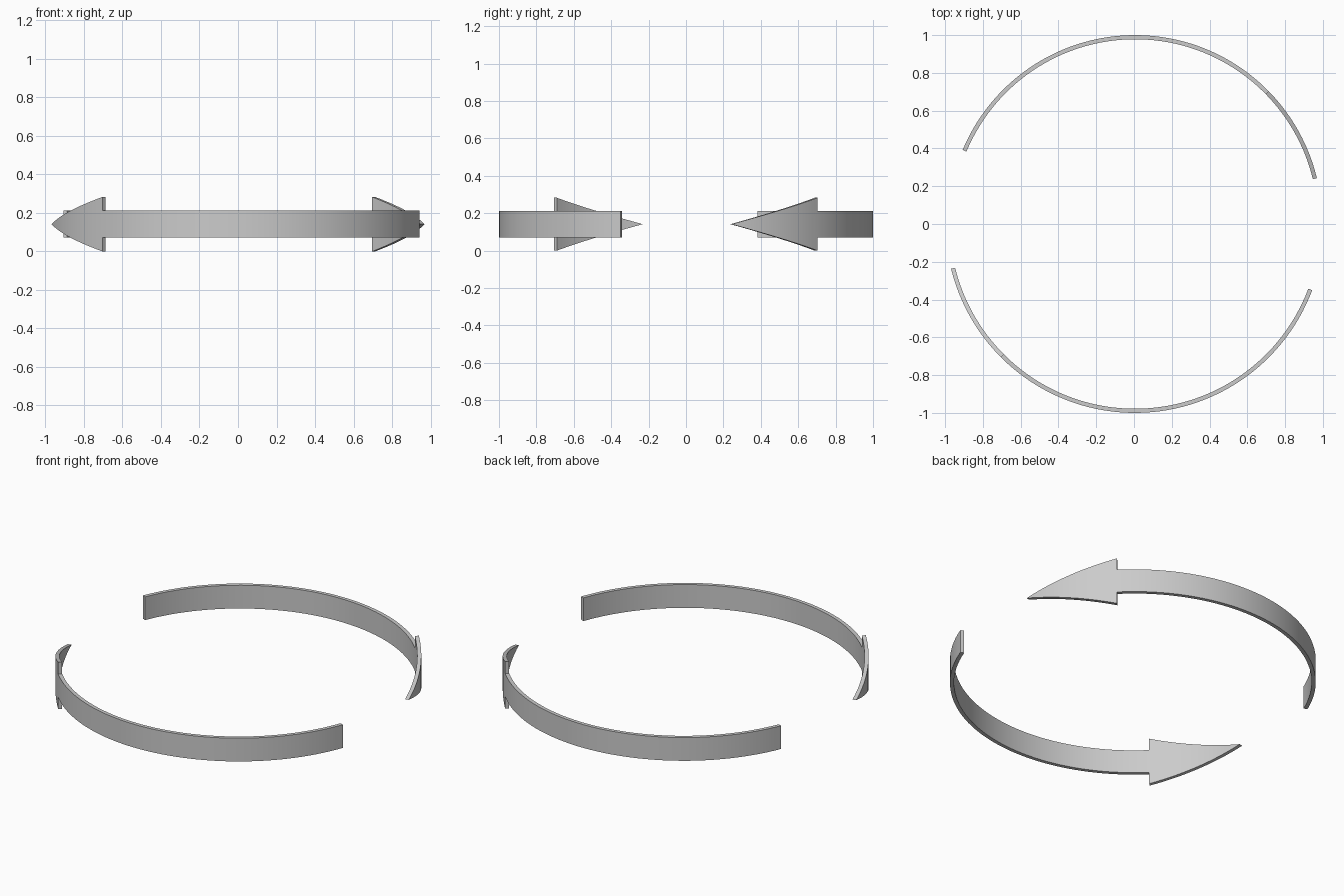
import bpy, bmesh
from math import sin, cos, radians

if "Cube" in bpy.data.objects:
    bpy.data.objects.remove(bpy.data.objects["Cube"])

THICK, MID = 0.022, 0.1415
BAND, HEAD = 0.07, 0.1415      # half heights of band and arrow head


def arrow(name, centre, radius, tail, base, tip, turn):
    """Curved flat arrow running clockwise from tail to tip (degrees)."""
    bm = bmesh.new()

    def vert(a, z):
        t = radians(a + turn)
        return bm.verts.new((radius * cos(t), radius * sin(t), z))

    def column(a, h):
        return [vert(a, MID - h), vert(a, MID + h)]

    # band strip
    n, m = 48, 16
    cols = [column(tail + (base - tail) * i / n, BAND) for i in range(n + 1)]
    for a, b in zip(cols, cols[1:]):
        bm.faces.new((b[0], a[0], a[1], b[1]))
    # head strip: shoulders join the band, then taper to a point
    join, low = cols[-1], column(base, HEAD)
    prev = low
    for i in range(1, m):
        f = i / m
        cur = column(base + (tip - base) * f, HEAD * (1 - f))
        if i == 1:
            bm.faces.new((cur[0], low[0], join[0], join[1], low[1], cur[1]))
        else:
            bm.faces.new((cur[0], prev[0], prev[1], cur[1]))
        prev = cur
    bm.faces.new((prev[0], prev[1], vert(tip, MID)))

    # thickness towards the circle centre
    new = bmesh.ops.extrude_face_region(bm, geom=bm.faces[:], use_keep_orig=True)
    k = (radius - THICK) / radius
    for v in new["geom"]:
        if isinstance(v, bmesh.types.BMVert):
            v.co.x *= k
            v.co.y *= k
    bmesh.ops.translate(bm, verts=bm.verts[:], vec=(*centre, 0))
    bmesh.ops.recalc_face_normals(bm, faces=bm.faces[:])
    me = bpy.data.meshes.new(name)
    bm.to_mesh(me)
    bm.free()
    ob = bpy.data.objects.new(name, me)
    bpy.context.collection.objects.link(ob)
    bpy.ops.object.select_all(action='DESELECT')
    ob.select_set(True)
    bpy.context.view_layer.objects.active = ob
    bpy.ops.object.shade_smooth_by_angle(angle=radians(30))


# two arrows chasing each other around a ring
arrow("back_arrow", (0.006, 0.010), 0.990, 157.3, 44.5, 13.6, 0)
arrow("front_arrow", (0.005, 0.0025), 1.0025, 159.4, 45.0, 13.8, 180)
